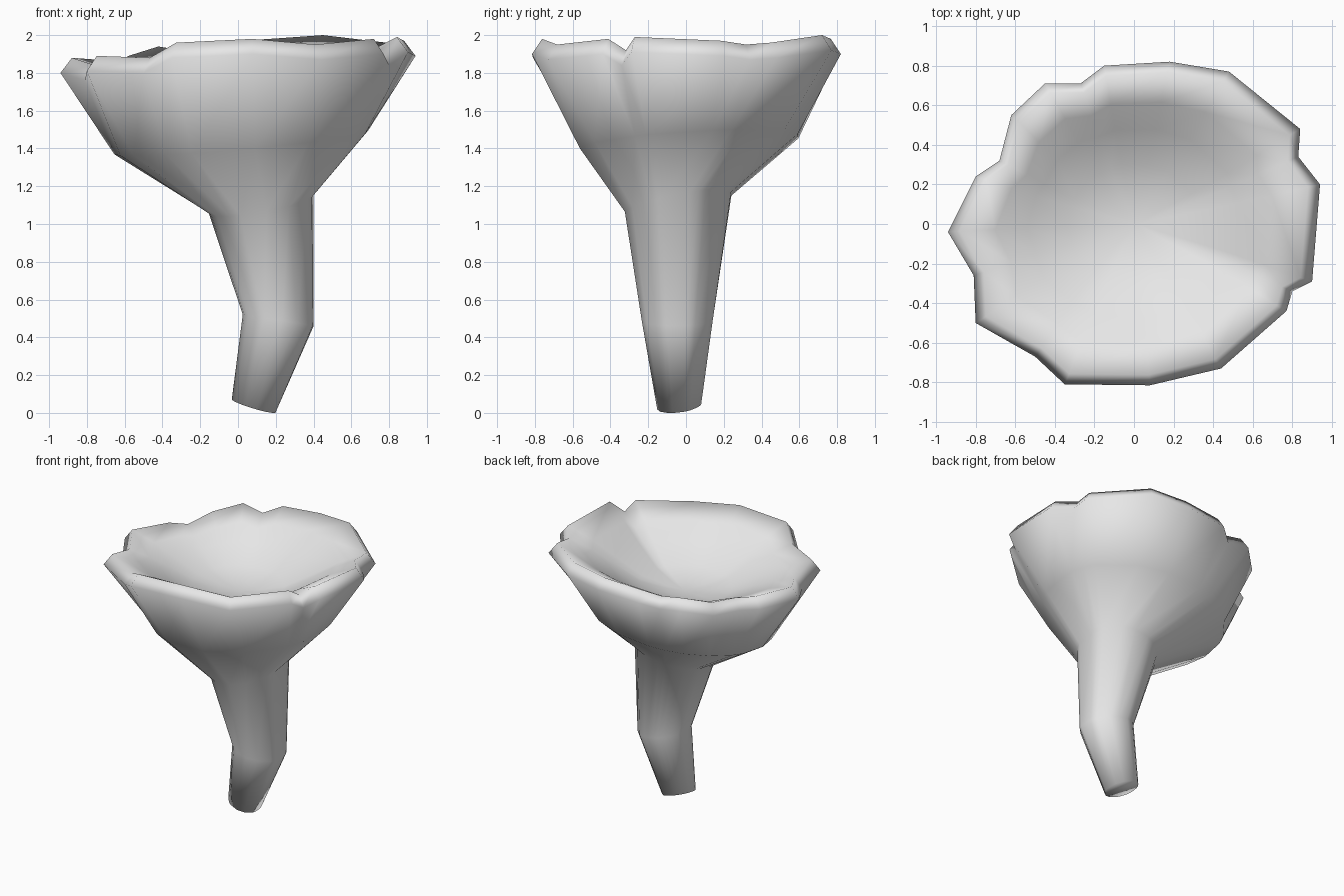
import bpy, bmesh
from math import atan2, cos, sin

cube = bpy.data.objects.get("Cube")
if cube:
    bpy.data.objects.remove(cube)

# Ragged rim outline: x, y, crest height
RIM = [(.94, .20, 1.97), (.83, .34, 1.95), (.84, .48, 1.96), (.48, .77, 2.0),
       (.18, .82, 1.98), (-.15, .80, 1.96), (-.27, .71, 1.91), (-.45, .71, 1.94),
       (-.62, .55, 1.89), (-.68, .32, 1.86), (-.80, .24, 1.87), (-.94, -.04, 1.88),
       (-.81, -.26, 1.84), (-.80, -.50, 1.89), (-.50, -.67, 1.88), (-.35, -.81, 1.96),
       (.08, -.815, 1.98), (.44, -.73, 1.95), (.77, -.44, 1.98), (.80, -.34, 1.92),
       (.90, -.29, 1.99)]
ANGLES = [atan2(y, x) for x, y, z in RIM]

# Stem and cup sections: centre x, y, radius x, y, height, tilt along x, y
SECTIONS = [(.085, -.035, .118, .118, .037, -.035, .015),
            (.215, -.045, .19, .19, .49, -.03, 0),
            (.125, -.04, .28, .285, 1.11, .05, .05),
            (.025, .02, .68, .585, 1.43, .06, .035)]

# Shallow hollow: share of rim radius, height, how much the ragged rim carries inwards
HOLLOW = [(.76, 1.86, .7), (.6, 1.78, .35), (.38, 1.68, .1), (.16, 1.64, 0)]


def ellipse(cx, cy, rx, ry, z, tx, ty):
    return [(cx + rx * cos(a), cy + ry * sin(a), z + tx * cos(a) + ty * sin(a))
            for a in ANGLES]


def hollow_ring(share, height, ragged):
    ring = []
    for (x, y, z), a in zip(RIM, ANGLES):
        px = ragged * x + (1 - ragged) * .88 * cos(a)
        py = ragged * y + (1 - ragged) * .80 * sin(a)
        ring.append((px * share, py * share, height + ragged * (z - 1.93)))
    return ring


rings = [ellipse(*s) for s in SECTIONS]
rings.append([(x, y, z - .08) for x, y, z in RIM])
rings.append([(x * .935, y * .935, z) for x, y, z in RIM])
rings += [hollow_ring(*h) for h in HOLLOW]

# Loft stem, cup, lip and hollow as one skin
bm = bmesh.new()
loops = [[bm.verts.new(p) for p in ring] for ring in rings]
n = len(RIM)
for low, high in zip(loops, loops[1:]):
    for i in range(n):
        j = (i + 1) % n
        bm.faces.new((low[i], low[j], high[j], high[i]))
centre = bm.verts.new((.02, 0, 1.63))
for i in range(n):
    bm.faces.new((loops[-1][i], loops[-1][(i + 1) % n], centre))
bm.faces.new(loops[0][::-1])

# Smooth skin all over
for f in bm.faces:
    f.smooth = True
bmesh.ops.recalc_face_normals(bm, faces=bm.faces)
mesh = bpy.data.meshes.new("funnel_body")
bm.to_mesh(mesh)
bm.free()

# Plain grey surface
grey = bpy.data.materials.new("light_grey")
grey.use_nodes = True
colour = (.8, .8, .8, 1)
grey.diffuse_color = colour
grey.node_tree.nodes["Principled BSDF"].inputs["Base Color"].default_value = colour
mesh.materials.append(grey)
body = bpy.data.objects.new("funnel_body", mesh)
bpy.context.collection.objects.link(body)
